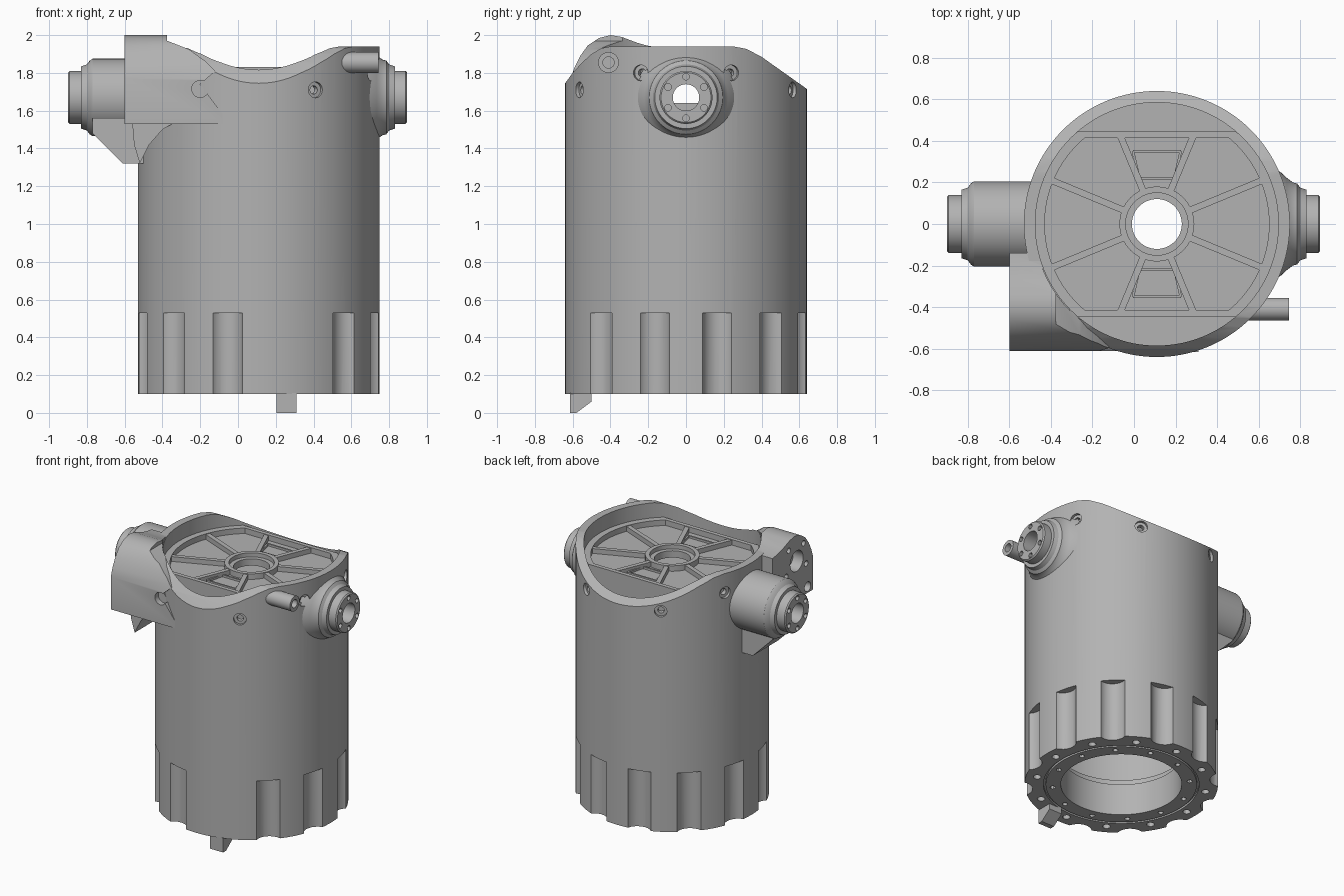
import bpy, bmesh
from math import sin, cos, pi, radians
from mathutils import Vector

if "Cube" in bpy.data.objects:
    bpy.data.objects.remove(bpy.data.objects["Cube"], do_unlink=True)

grey = bpy.data.materials.new("cast grey")
grey.use_nodes = True
grey.diffuse_color = (0.45, 0.45, 0.45, 1)
grey.node_tree.nodes["Principled BSDF"].inputs["Base Color"].default_value = (0.45, 0.45, 0.45, 1)

CX, R, AXIS_Z = 0.11, 0.64, 1.67      # barrel centre, barrel radius, trunnion height


def make(name, verts, faces):
    mesh = bpy.data.meshes.new(name)
    mesh.from_pydata(verts, [], faces)
    bm = bmesh.new()
    bm.from_mesh(mesh)
    bmesh.ops.recalc_face_normals(bm, faces=bm.faces)
    bm.to_mesh(mesh)
    bm.free()
    mesh.materials.append(grey)
    obj = bpy.data.objects.new(name, mesh)
    bpy.context.collection.objects.link(obj)
    return obj


def lathe(name, profile, axis="z", steps=96):
    """Revolve a closed (radius, along) profile about the barrel or trunnion axis."""
    verts, n = [], len(profile)
    for i in range(steps):
        c, s = cos(2 * pi * i / steps), sin(2 * pi * i / steps)
        for r, h in profile:
            verts.append((CX + r * c, r * s, h) if axis == "z" else (h, r * c, AXIS_Z + r * s))
    faces = [(i * n + j, i * n + (j + 1) % n,
              (i + 1) % steps * n + (j + 1) % n, (i + 1) % steps * n + j)
             for i in range(steps) for j in range(n)]
    return make(name, verts, faces)


def prism(name, pts, axis, a, b):
    """Extrude a 2D outline along one axis from a to b."""
    place = {"x": lambda u, v, t: (t, u, v),
             "y": lambda u, v, t: (u, t, v),
             "z": lambda u, v, t: (u, v, t)}[axis]
    n = len(pts)
    verts = [place(u, v, t) for t in (a, b) for u, v in pts]
    faces = [tuple(range(n)), tuple(range(n, 2 * n))]
    faces += [(i, (i + 1) % n, n + (i + 1) % n, n + i) for i in range(n)]
    return make(name, verts, faces)


def rod(name, p, q, r, steps=24):
    """Cylinder between two points."""
    p, q = Vector(p), Vector(q)
    rot = (q - p).to_track_quat("Z", "Y")
    ring = [rot @ Vector((r * cos(2 * pi * i / steps), r * sin(2 * pi * i / steps), 0))
            for i in range(steps)]
    verts = [end + v for end in (p, q) for v in ring]
    faces = [tuple(range(steps)), tuple(range(steps, 2 * steps))]
    faces += [(i, (i + 1) % steps, steps + (i + 1) % steps, steps + i) for i in range(steps)]
    return make(name, verts, faces)


def combine(obj, tool, operation="DIFFERENCE"):
    """Apply a boolean and discard the tool."""
    mod = obj.modifiers.new("cut", "BOOLEAN")
    mod.operation, mod.solver, mod.object = operation, "EXACT", tool
    bpy.context.view_layer.update()
    mesh = bpy.data.meshes.new_from_object(obj.evaluated_get(bpy.context.evaluated_depsgraph_get()))
    obj.modifiers.clear()
    obj.data = mesh
    bpy.data.objects.remove(tool, do_unlink=True)


def polar(r, deg, z):
    return (CX + r * cos(radians(deg)), r * sin(radians(deg)), z)


def bar(name, p, q, width, z0, z1):
    """Upright rib between two plan points."""
    p, q = Vector(p[:2]), Vector(q[:2])
    side = (q - p).orthogonal().normalized() * width / 2
    return prism(name, [p + side, q + side, q - side, p - side], "z", z0, z1)


# Barrel with bottom flange, bore, chamber and upper deck
body = lathe("barrel", [(0.40, 0.10), (0.50, 0.10), (0.50, 0.115), (0.515, 0.115), (0.515, 0.10),
                        (R, 0.10), (R, 2.0), (0.585, 2.0), (0.585, 1.64), (0.12, 1.64),
                        (0.12, 1.60), (0.56, 1.60), (0.56, 0.38), (0.43, 0.38),
                        (0.43, 0.33), (0.40, 0.33)], steps=128)
# Saddle-shaped rim
combine(body, prism("rim_cutter", [(-0.7, 1.67), (-0.64, 1.745), (-0.60, 1.80), (-0.55, 1.855),
                                   (-0.50, 1.90), (-0.45, 1.93), (-0.40, 1.94), (0.25, 1.94),
                                   (0.32, 1.927), (0.40, 1.885), (0.64, 1.715), (0.7, 1.67),
                                   (0.7, 2.3), (-0.7, 2.3)], "x", -1, 1))
# Flutes round the foot, one left out at the front tab
for k in range(12):
    angle = 15 + 30 * k
    if angle != 285:
        combine(body, rod("flute_cutter", polar(0.68, angle, 0), polar(0.68, angle, 0.53), 0.092))
# Flange holes
for k in range(12):
    combine(body, rod("hole_cutter", polar(0.455, 30 * k + 15, 0), polar(0.455, 30 * k + 15, 0.15), 0.018, 12))
    combine(body, rod("hole_cutter", polar(0.565, 30 * k, 0), polar(0.565, 30 * k, 0.14), 0.026, 12))
# Radial holes under the rim
radial_holes = [(22, 1.80), (-22, 1.80), (62, 1.71), (-62, 1.71), (118, 1.71), (158, 1.80)]
for angle, z in radial_holes:
    combine(body, rod("hole_cutter", polar(0.5, angle, z), polar(0.8, angle, z), 0.022, 16))
    combine(body, rod("hole_cutter", polar(0.62, angle, z), polar(0.8, angle, z), 0.042))
# Trunnion bore through both walls
for a, b in ((-0.9, -0.3), (0.5, 0.95)):
    combine(body, rod("bore_cutter", (a, 0, AXIS_Z), (b, 0, AXIS_Z), 0.072, 32))

# Trunnion bosses
left_boss = lathe("left_trunnion", [(0.07, 0.67), (0.27, 0.67), (0.25, 0.705), (0.222, 0.735),
                                    (0.20, 0.765), (0.195, 0.785), (0.175, 0.80), (0.165, 0.83),
                                    (0.14, 0.83), (0.14, 0.887), (0.132, 0.895), (0.07, 0.895)], "x", 64)
right_boss = lathe("right_trunnion", [(0.07, -0.48), (0.205, -0.48), (0.205, -0.77), (0.195, -0.785),
                                      (0.175, -0.80), (0.165, -0.83), (0.14, -0.83), (0.14, -0.892),
                                      (0.132, -0.90), (0.07, -0.90)], "x", 64)
combine(left_boss, rod("bore_cutter", (CX, 0, 1.0), (CX, 0, 2.2), 0.6, 96))
for boss, a, b in ((left_boss, 0.85, 1), (right_boss, -1, -0.85)):
    for k in range(6):
        t = pi / 2 + k * pi / 3
        y, z = 0.11 * cos(t), AXIS_Z + 0.11 * sin(t)
        combine(boss, rod("bolt_cutter", (a, y, z), (b, y, z), 0.018, 12))

# Side housing: rounded section trimmed by the front outline
housing = prism("side_housing", [(-0.61, 1.53), (-0.61, 1.77), (-0.59, 1.83), (-0.56, 1.89),
                                 (-0.52, 1.945), (-0.46, 1.985), (-0.40, 2.0), (-0.34, 1.99),
                                 (-0.26, 1.96), (-0.20, 1.943), (-0.14, 1.935), (-0.14, 1.53)],
                "x", -0.6, 0.0)
combine(housing, prism("outline_cutter", [(-0.7, 1.4), (-0.7, 2.1), (-0.375, 2.1), (-0.375, 1.97),
                                          (-0.26, 1.925), (-0.17, 1.86), (-0.12, 1.81),
                                          (-0.20, 1.74), (-0.05, 1.54), (-0.05, 1.4)],
                       "y", -1, 0.2), "INTERSECT")
combine(housing, rod("interior_cutter", (CX, 0, 1.0), (CX, 0, 2.2), 0.59, 128))
for y, z, r in ((-0.42, 1.81, 0.075), (-0.547, 1.575, 0.035), (-0.53, 1.75, 0.02),
                (-0.33, 1.92, 0.02), (-0.50, 1.91, 0.02), (-0.30, 1.74, 0.02)):
    combine(housing, rod("hole_cutter", (-0.7, y, z), (-0.52, y, z), r))
combine(housing, rod("hole_cutter", (-0.20, -0.7, 1.715), (-0.20, -0.57, 1.715), 0.045))

# Webs under the housing and the trunnion
web = prism("trunnion_web", [(-0.77, 1.48), (-0.61, 1.32), (-0.48, 1.32), (-0.48, 1.56), (-0.77, 1.56)],
            "y", -0.19, 0.10)
combine(web, rod("bore_cutter", (-1, 0, AXIS_Z), (0, 0, AXIS_Z), 0.19, 48))
fillet = prism("housing_web", [(-0.56, 1.54), (-0.55, 1.42), (-0.52, 1.32), (-0.47, 1.42),
                               (-0.40, 1.50), (-0.33, 1.54)], "y", -0.45, -0.05)
for obj in (web, fillet):
    combine(obj, rod("interior_cutter", (CX, 0, 1.0), (CX, 0, 2.2), 0.6, 96))

# Spout beside the left trunnion
spout = rod("spout", (0.54, -0.41, 1.855), (0.745, -0.41, 1.855), 0.055, 32)
combine(spout, rod("bore_cutter", (0.64, -0.41, 1.855), (0.8, -0.41, 1.855), 0.03))
combine(spout, rod("interior_cutter", (CX, 0, 1.0), (CX, 0, 2.2), 0.59, 96))

# Locating tab under the flange
prism("locating_tab", [(-0.615, 0), (-0.58, 0), (-0.50, 0.06), (-0.50, 0.105), (-0.615, 0.105)],
      "x", 0.205, 0.31)

# Ribbed upper panel with straight front and back sides
panel = lathe("upper_panel", [(0.12, 1.75), (0.59, 1.75), (0.59, 1.83), (0.54, 1.83), (0.54, 1.79),
                              (0.18, 1.79), (0.18, 1.83), (0.15, 1.83), (0.15, 1.80), (0.12, 1.80)])
combine(panel, prism("side_cutter", [(-1, -0.43), (1, -0.43), (1, 0.43), (-1, 0.43)], "z", 1.6, 2),
        "INTERSECT")
for side, label in ((-1, "front"), (1, "back")):
    bar(label + "_panel_wall", (CX - 0.44, side * 0.43), (CX + 0.44, side * 0.43), 0.03, 1.63, 1.83)
    # Raised pocket outline
    pocket = [(CX - 0.085, side * 0.22), (CX + 0.085, side * 0.22),
              (CX + 0.115, side * 0.35), (CX - 0.115, side * 0.35)]
    for i in range(4):
        bar(label + "_pocket_edge", pocket[i], pocket[(i + 1) % 4], 0.012, 1.78, 1.805)
for k in range(8):
    angle = 22.5 + 45 * k
    reach = min(0.56, 0.43 / abs(sin(radians(angle))))
    bar("panel_rib", polar(0.175, angle, 0), polar(reach, angle, 0), 0.032, 1.78, 1.825)

# Smooth shading with sharp edges kept
bpy.ops.object.select_all(action="DESELECT")
for obj in bpy.context.collection.objects:
    if obj.type == "MESH" and obj.data.materials and obj.data.materials[0] == grey:
        obj.select_set(True)
        bpy.context.view_layer.objects.active = obj
bpy.ops.object.shade_smooth_by_angle(angle=radians(30))
